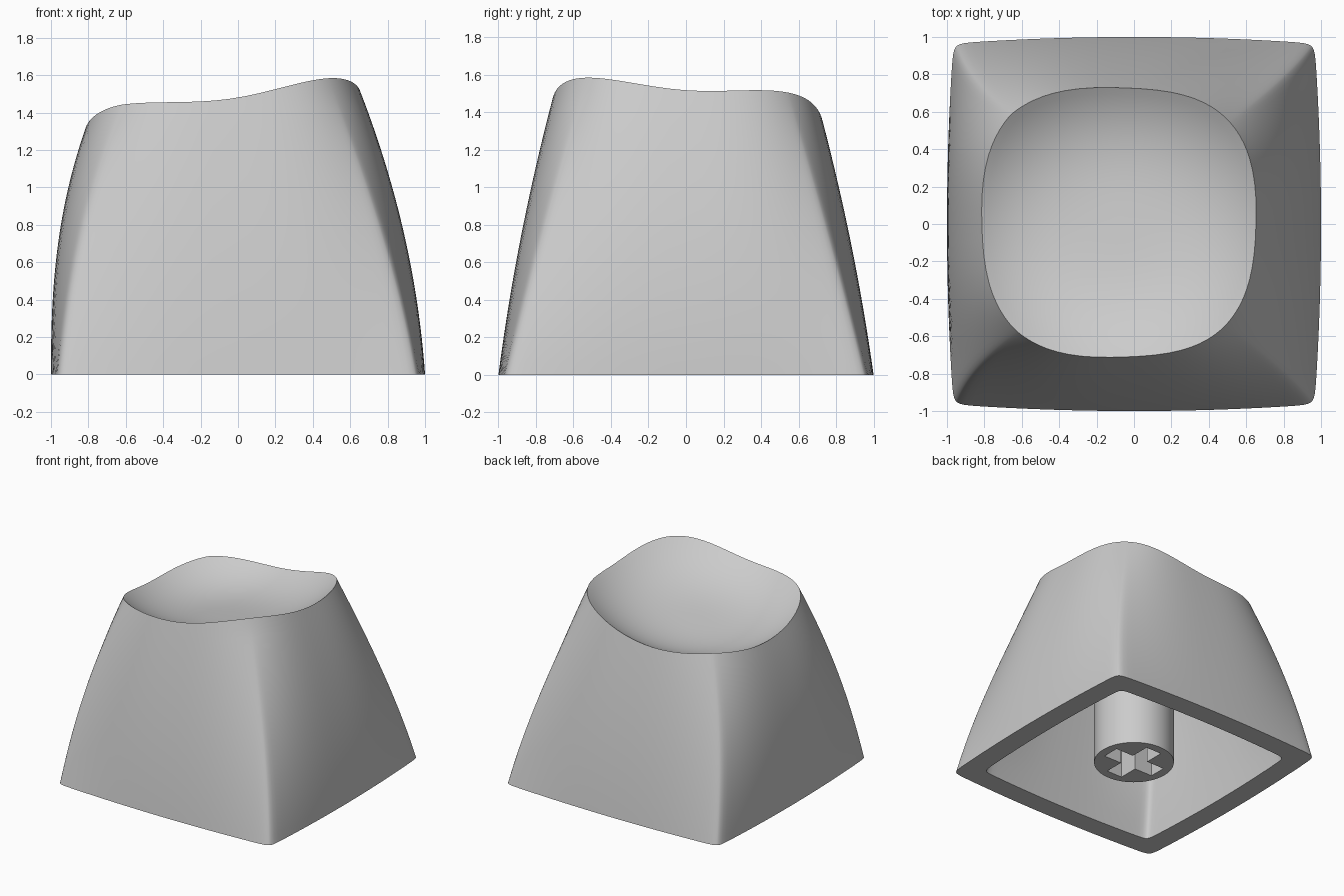
import bpy, bmesh, math

cube = bpy.data.objects.get("Cube")
if cube:
    bpy.data.objects.remove(cube, do_unlink=True)

grey = bpy.data.materials.new("plain grey")
grey.use_nodes = True
tone = (0.6, 0.6, 0.6, 1)
grey.diffuse_color = tone
grey.node_tree.nodes["Principled BSDF"].inputs["Base Color"].default_value = tone

SIDE = 28            # segments along each side
DISH_X = -0.08       # centre of the scooped top
CEILING = 1.05
INNER = 0.83         # inner outline relative to outer


def finish(name, bm):
    bmesh.ops.recalc_face_normals(bm, faces=bm.faces)
    mesh = bpy.data.meshes.new(name)
    bm.to_mesh(mesh)
    bm.free()
    mesh.materials.append(grey)
    obj = bpy.data.objects.new(name, mesh)
    bpy.context.collection.objects.link(obj)
    bpy.ops.object.select_all(action="DESELECT")
    obj.select_set(True)
    bpy.context.view_layer.objects.active = obj
    bpy.ops.object.shade_smooth_by_angle(angle=math.radians(35))
    return obj


# Unit square directions, denser towards the corners
directions = []
for quarter in range(4):
    for i in range(SIDE):
        s = math.sin(math.pi / 2 * (2 * i / SIDE - 1))
        u, v = s, -1
        for _ in range(quarter):
            u, v = -v, u
        directions.append((u, v))


def rounded(u, v, n):
    d = (abs(u) ** n + abs(v) ** n) ** (1 / n)
    return u / d, v / d


def wall(direction, z):
    """Outer wall point: a bowed square low down, a soft square at the top."""
    w = min(1, z / 1.5)
    a, b = rounded(*direction, 40)
    a, b = a * (1 - 0.035 * b * b), b * (1 - 0.035 * a * a)
    a = a / 0.965 if abs(b) < 0 else a
    c, d = rounded(*direction, 3)
    u, v = a + (c - a) * w, b + (d - b) * w
    left = 1 - 0.093 * z ** 2.5
    right = 1 - 0.07 * z - 0.105 * z * z
    front = 1 - 0.13 * z - 0.045 * z * z
    back = 1 - 0.14 * z - 0.045 * z * z
    mid_x, half_x = (right - left) / 2, (right + left) / 2
    mid_y, half_y = (back - front) / 2, (back + front) / 2
    return mid_x + u * half_x, mid_y + v * half_y


def dish(x, y):
    dx = x - DISH_X
    return 1.25 + 0.135 * dx - 0.09 * y + 0.43 * math.hypot(dx, y) ** 3


def rim_height(direction):
    z = 1.4
    for _ in range(40):
        z = 0.5 * z + 0.5 * dish(*wall(direction, z))
    return z


# Cap: inner wall, base edge, outer wall and scooped top as one chain of rings
rims = [rim_height(d) for d in directions]
rings = []
for k in range(9):
    z = CEILING * (1 - k / 8)
    rings.append([(INNER * x, INNER * y, z) for x, y in (wall(d, z) for d in directions)])
for k in range(25):
    rings.append([(*wall(d, h * k / 24), h * k / 24) for d, h in zip(directions, rims)])
edge = rings[-1]
for k in range(1, 20):
    t = 1 - k / 20
    ring = []
    for x, y, _ in edge:
        px, py = DISH_X + (x - DISH_X) * t, y * t
        ring.append((px, py, dish(px, py)))
    rings.append(ring)

bm = bmesh.new()
loops = [[bm.verts.new(p) for p in ring] for ring in rings]
count = len(directions)
for low, high in zip(loops, loops[1:]):
    for i in range(count):
        j = (i + 1) % count
        bm.faces.new((low[i], low[j], high[j], high[i]))
bm.faces.new(loops[0])
centre = bm.verts.new((DISH_X, 0, dish(DISH_X, 0)))
for i in range(count):
    bm.faces.new((loops[-1][i], loops[-1][(i + 1) % count], centre))
finish("cap_shell", bm)

# Stem: round post with a cross-shaped socket
STEM_BOTTOM, RADIUS, ARM, HALF = 0.02, 0.3, 0.23, 0.07
circle = [(RADIUS * math.cos(2 * math.pi * i / 64), RADIUS * math.sin(2 * math.pi * i / 64))
          for i in range(64)]
cross = []
for quarter in range(4):
    for x, y in ((ARM, -HALF), (ARM, HALF), (HALF, HALF)):
        for _ in range(quarter):
            x, y = -y, x
        cross.append((x, y))

bm = bmesh.new()
edges = []
for outline in (circle, cross):
    verts = [bm.verts.new((x, y, STEM_BOTTOM)) for x, y in outline]
    edges += [bm.edges.new((verts[i - 1], verts[i])) for i in range(len(verts))]
bmesh.ops.triangle_fill(bm, edges=edges, use_beauty=True, normal=(0, 0, -1))
result = bmesh.ops.extrude_face_region(bm, geom=bm.faces[:], use_keep_orig=True)
top = [g for g in result["geom"] if isinstance(g, bmesh.types.BMVert)]
bmesh.ops.translate(bm, verts=top, vec=(0, 0, CEILING - STEM_BOTTOM))
finish("stem", bm)
